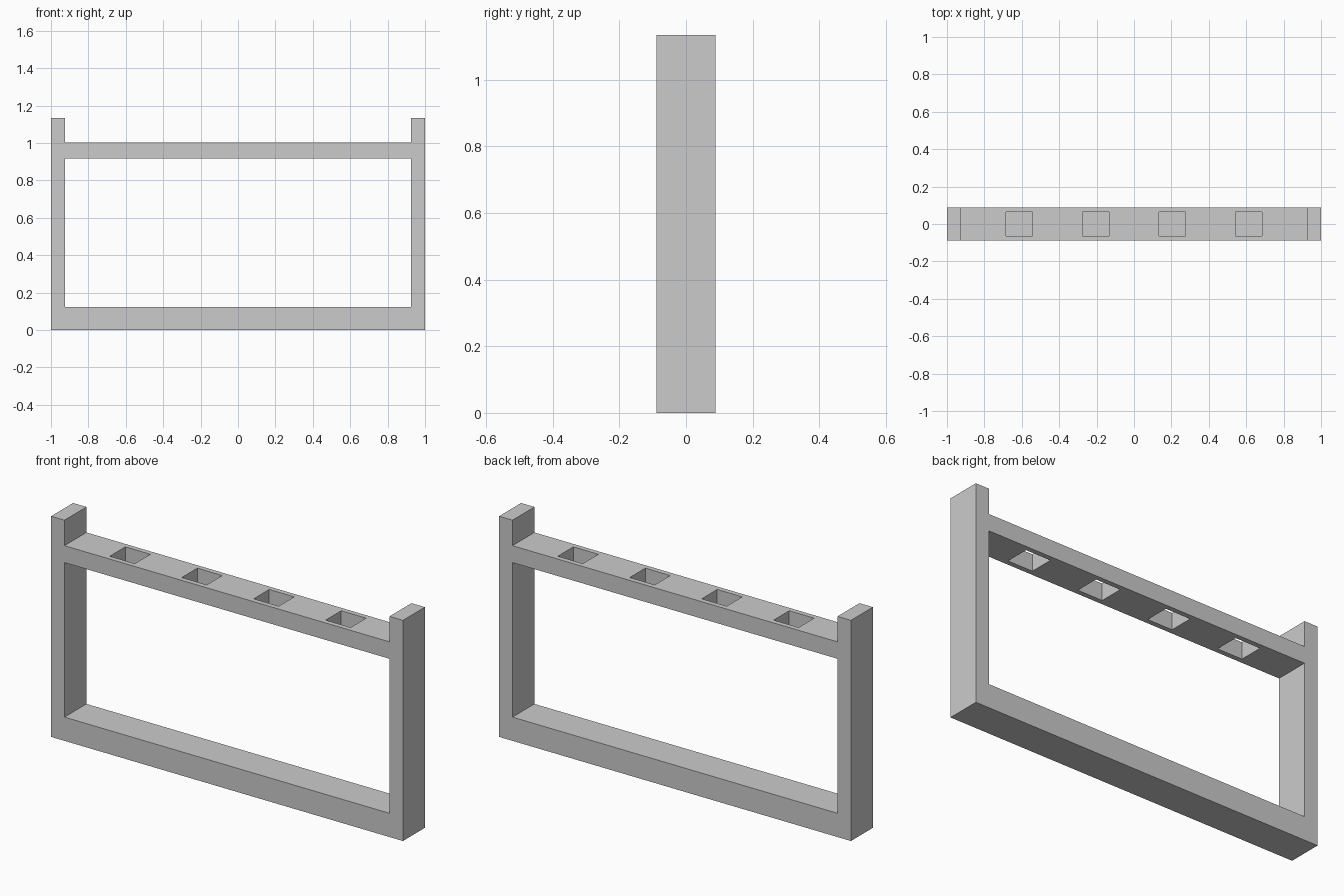
import bpy, bmesh

if "Cube" in bpy.data.objects:
    bpy.data.objects.remove(bpy.data.objects["Cube"])

HALF_W, HALF_D, HEIGHT = 1.0, 0.089, 1.134
POST_IN = 0.924
BASE_TOP, BAR_BOTTOM, BAR_TOP = 0.122, 0.916, 1.003


def box(name, lo, hi):
    bm = bmesh.new()
    bmesh.ops.create_cube(bm, size=1)
    for v in bm.verts:
        v.co = [(a + b) / 2 + c * (b - a) for a, b, c in zip(lo, hi, v.co)]
    me = bpy.data.meshes.new(name)
    bm.to_mesh(me)
    bm.free()
    ob = bpy.data.objects.new(name, me)
    bpy.context.collection.objects.link(ob)
    return ob


def cut(target, cutter):
    cutter.hide_render = True
    cutter.hide_set(True)
    cutter.display_type = 'WIRE'
    mod = target.modifiers.new(cutter.name, 'BOOLEAN')
    mod.operation = 'DIFFERENCE'
    mod.solver = 'EXACT'
    mod.object = cutter
    bpy.context.view_layer.objects.active = target
    bpy.ops.object.modifier_apply(modifier=mod.name)
    bpy.data.objects.remove(cutter)


# Frame outline: posts rise above the crossbar
outline = [(-HALF_W, 0), (HALF_W, 0), (HALF_W, HEIGHT), (POST_IN, HEIGHT),
           (POST_IN, BAR_TOP), (-POST_IN, BAR_TOP), (-POST_IN, HEIGHT), (-HALF_W, HEIGHT)]
bm = bmesh.new()
face = bm.faces.new([bm.verts.new((x, -HALF_D, z)) for x, z in outline])
ext = bmesh.ops.extrude_face_region(bm, geom=[face], use_keep_orig=True)
bmesh.ops.translate(bm, vec=(0, 2 * HALF_D, 0),
                    verts=[g for g in ext['geom'] if isinstance(g, bmesh.types.BMVert)])
bmesh.ops.recalc_face_normals(bm, faces=bm.faces)
mesh = bpy.data.meshes.new("rack_frame")
bm.to_mesh(mesh)
bm.free()
frame = bpy.data.objects.new("rack_frame", mesh)
bpy.context.collection.objects.link(frame)

# Large opening between base and crossbar
cut(frame, box("opening", (-POST_IN, -0.3, BASE_TOP), (POST_IN, 0.3, BAR_BOTTOM)))

# Four square sockets through the crossbar
for i in range(4):
    x = (i - 1.5) * 0.409
    cut(frame, box("socket", (x - 0.071, -0.063, 0.8), (x + 0.071, 0.063, 1.1)))
